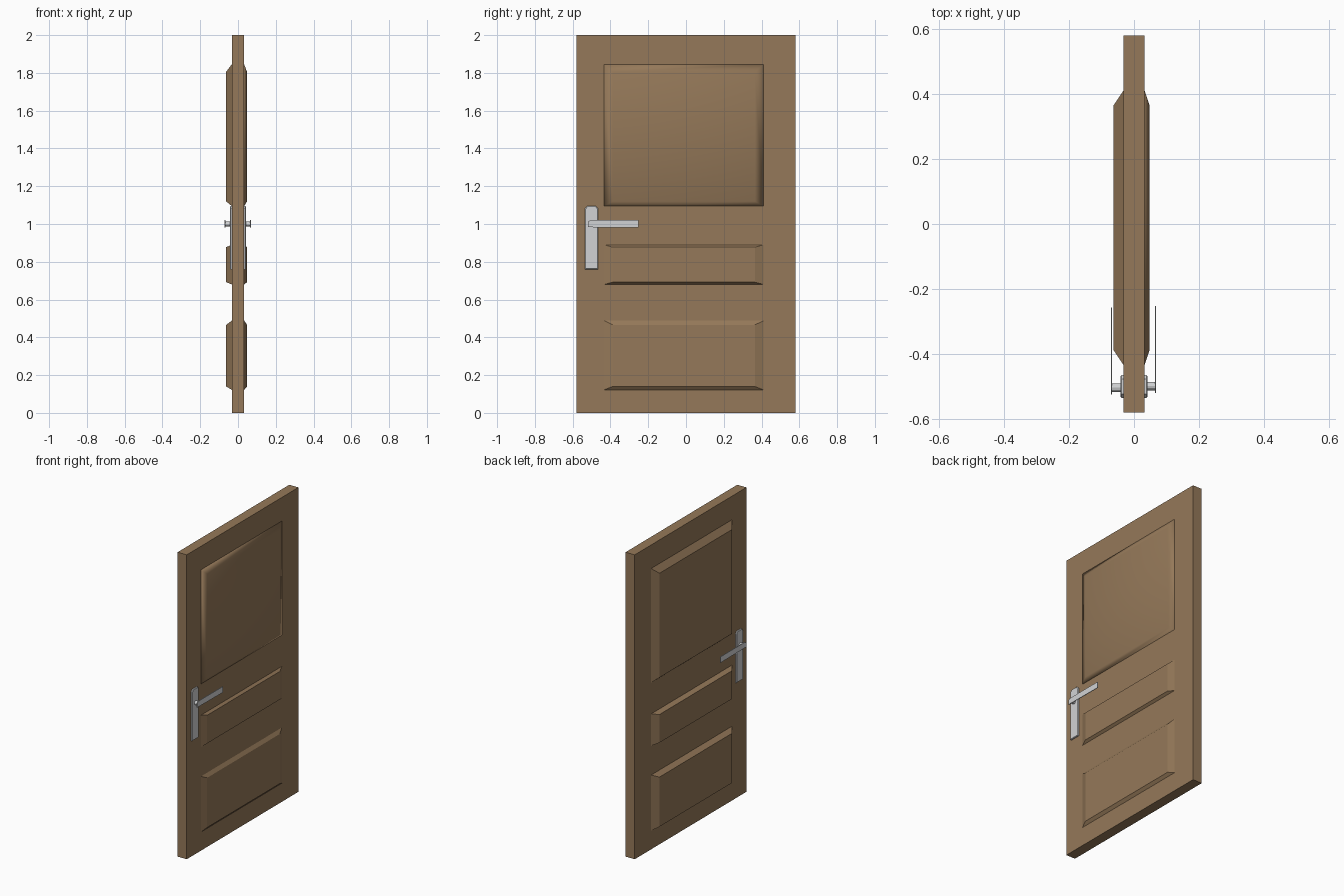
import bpy, bmesh, math

if "Cube" in bpy.data.objects:
    bpy.data.objects.remove(bpy.data.objects["Cube"])


def material(name, rgb):
    m = bpy.data.materials.new(name)
    m.diffuse_color = (*rgb, 1)
    m.use_nodes = True
    m.node_tree.nodes["Principled BSDF"].inputs["Base Color"].default_value = m.diffuse_color
    return m


wood = material("brown wood", (0.30, 0.19, 0.10))
metal = material("light metal", (0.64, 0.65, 0.66))


def loft(name, rings, mat, smooth=False):
    """Closed solid through rings of (x, [(y, z), ...]), ordered by outward x."""
    bm = bmesh.new()
    loops = [[bm.verts.new((x, y, z)) for y, z in pts] for x, pts in rings]
    for a, b in zip(loops, loops[1:]):
        for i in range(len(a)):
            j = (i + 1) % len(a)
            bm.faces.new((a[i], a[j], b[j], b[i]))
    bm.faces.new(loops[0])
    bm.faces.new(loops[-1])
    bmesh.ops.recalc_face_normals(bm, faces=bm.faces)
    for f in bm.faces:
        f.smooth = smooth
    me = bpy.data.meshes.new(name)
    bm.to_mesh(me)
    bm.free()
    me.materials.append(mat)
    ob = bpy.data.objects.new(name, me)
    bpy.context.collection.objects.link(ob)
    return ob


def rect(y0, y1, z0, z1):
    return [(y0, z0), (y1, z0), (y1, z1), (y0, z1)]


T = 0.033  # half thickness of the door

# Door slab
loft("door_slab", [(-T, rect(-0.58, 0.58, 0, 2)), (T, rect(-0.58, 0.58, 0, 2))], wood)

# Raised panels: base z range, then raised field z range
panels = {"upper": (1.095, 1.845, 1.12, 1.805),
          "middle": (0.68, 0.89, 0.692, 0.877),
          "lower": (0.122, 0.488, 0.14, 0.466)}
for side, s, out in (("right", 1, 0.048), ("left", -1, 0.063)):
    for part, (b0, b1, f0, f1) in panels.items():
        loft(f"{part}_panel_{side}",
             [(s * (T - 0.005), rect(-0.433, 0.41, b0, b1)),
              (s * T, rect(-0.433, 0.41, b0, b1)),
              (s * out, rect(-0.388, 0.365, f0, f1))],
             wood, smooth=(side == "right" and part == "upper"))

# Handle sets: back plate, spindle and lever on both faces
for side, s, dy, lx in (("right", 1, 0.0, 0.066), ("left", -1, -0.005, 0.069)):
    plate = [(-0.535, 0.76), (-0.465, 0.76), (-0.465, 1.082),
             (-0.477, 1.096), (-0.523, 1.096), (-0.535, 1.082)]
    inner = [(-0.5 + (y + 0.5) * 0.9, 0.93 + (z - 0.93) * 0.98) for y, z in plate]
    loft(f"handle_plate_{side}",
         [(s * (T - 0.003), plate), (s * 0.038, plate), (s * 0.042, inner)], metal)
    c = [(-0.499 + dy + 0.013 * math.cos(a * math.pi / 6),
          1.0 + 0.013 * math.sin(a * math.pi / 6)) for a in range(12)]
    loft(f"handle_spindle_{side}", [(s * 0.036, c), (s * lx, c)], metal)
    lever = [(-0.52 + dy, 0.983), (-0.252 + dy, 0.981), (-0.252 + dy, 1.02),
             (-0.505 + dy, 1.02), (-0.52 + dy, 1.012)]
    loft(f"handle_lever_{side}", [(s * (lx - 0.002), lever), (s * (lx + 0.002), lever)], metal)
